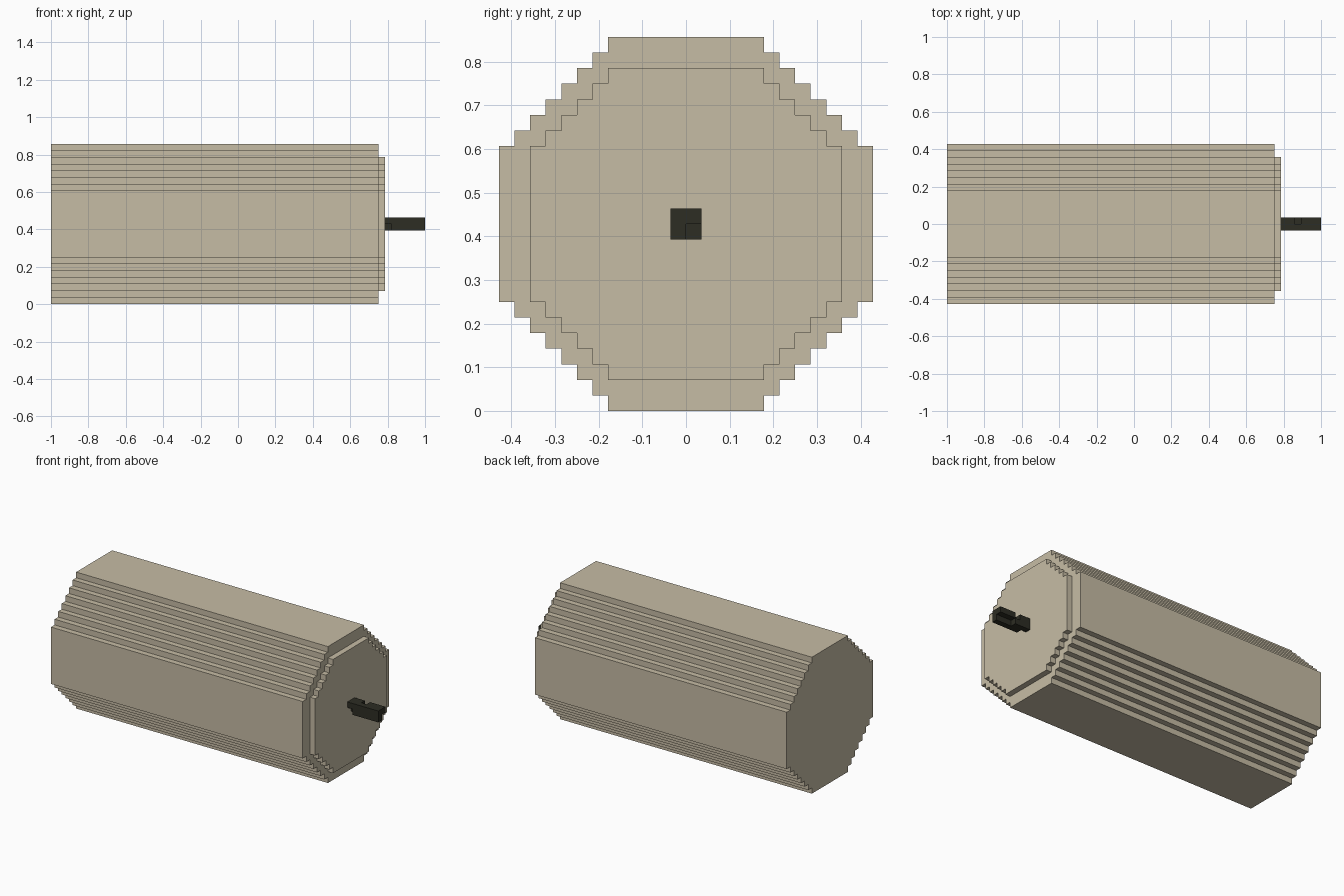
import bpy, bmesh
from mathutils import Vector

if "Cube" in bpy.data.objects:
    bpy.data.objects.remove(bpy.data.objects["Cube"])

U = 2 / 56          # one block unit
AXIS_Z = 12         # height of the long axis, in units


def material(name, rgb):
    m = bpy.data.materials.new(name)
    m.diffuse_color = (*rgb, 1)
    m.use_nodes = True
    m.node_tree.nodes["Principled BSDF"].inputs["Base Color"].default_value = m.diffuse_color
    return m


TAN = material("tan", (0.565, 0.503, 0.376))
DARK = material("charcoal", (0.026, 0.026, 0.017))


def finish(bm, name, mat):
    bmesh.ops.recalc_face_normals(bm, faces=bm.faces)
    me = bpy.data.meshes.new(name)
    bm.to_mesh(me)
    bm.free()
    me.materials.append(mat)
    ob = bpy.data.objects.new(name, me)
    bpy.context.collection.objects.link(ob)
    return ob


def stepped_profile(radius, flat):
    """Octagon with staircase diagonals, made by turning one quarter."""
    quarter = [(radius, flat)]
    for w in range(radius, flat, -1):
        h = radius + flat - w
        quarter += [(w - 1, h), (w - 1, h + 1)]
    pts = []
    for _ in range(4):
        pts += quarter
        quarter = [(-z, y) for y, z in quarter]
    return pts


def stepped_prism(name, radius, flat, x0, x1):
    bm = bmesh.new()
    face = bm.faces.new([bm.verts.new((x0 * U, y * U, (z + AXIS_Z) * U))
                         for y, z in stepped_profile(radius, flat)])
    res = bmesh.ops.extrude_face_region(bm, geom=[face], use_keep_orig=True)
    moved = [g for g in res["geom"] if isinstance(g, bmesh.types.BMVert)]
    bmesh.ops.translate(bm, verts=moved, vec=((x1 - x0) * U, 0, 0))
    return finish(bm, name, TAN)


# Main body and the thin raised end disc
stepped_prism("body", 12, 5, -28, 21)
stepped_prism("end_disc", 10, 5, 21, 22)

# Wick: two-by-two rod of blocks with a few notches
cells = {(x, y, z) for x in range(22, 28) for y in (-1, 0) for z in (-1, 0)}
cells -= {(24, 0, 0), (22, -1, -1)}             # top notch, base notch
cells -= {(x, 0, -1) for x in range(25, 28)}    # groove under the tip

bm = bmesh.new()
for c in cells:
    for axis in range(3):
        for side in (0, 1):
            n = list(c)
            n[axis] += 2 * side - 1
            if tuple(n) in cells:
                continue                        # only outside faces
            corners = []
            for a, b in ((0, 0), (1, 0), (1, 1), (0, 1)):
                p = Vector(c)
                p[axis] += side
                p[(axis + 1) % 3] += a
                p[(axis + 2) % 3] += b
                corners.append(bm.verts.new((p + Vector((0, 0, AXIS_Z))) * U))
            if not side:
                corners.reverse()
            bm.faces.new(corners)
bmesh.ops.remove_doubles(bm, verts=bm.verts, dist=1e-4)
finish(bm, "wick", DARK)
